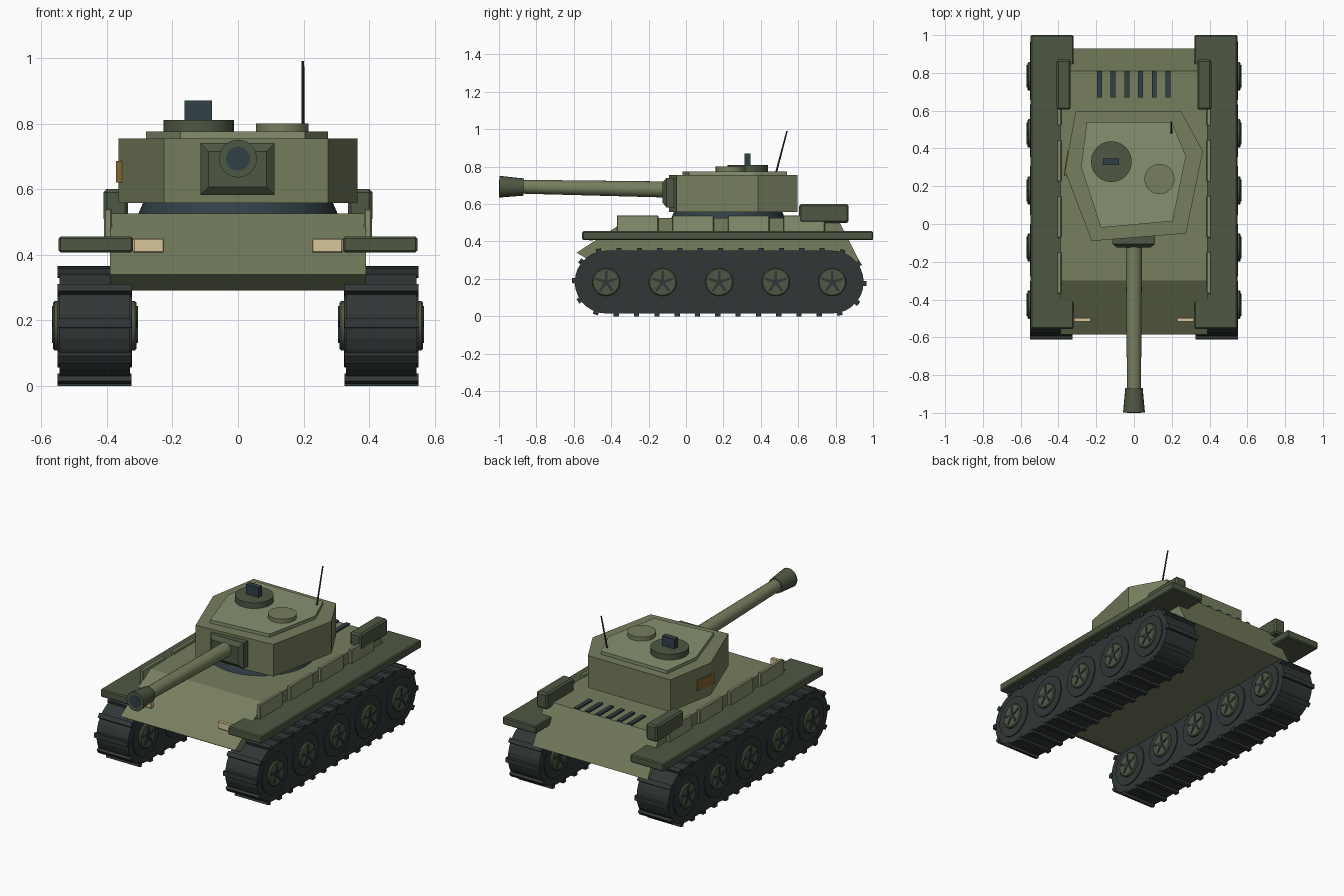
import bpy, math
from mathutils import Vector

if "Cube" in bpy.data.objects:
    bpy.data.objects.remove(bpy.data.objects["Cube"])


def material(name, rgb):
    m = bpy.data.materials.new(name)
    m.diffuse_color = (*rgb, 1)
    m.use_nodes = True
    m.node_tree.nodes["Principled BSDF"].inputs["Base Color"].default_value = m.diffuse_color
    return m


OLIVE = material("olive", (0.18, 0.21, 0.11))
LIGHT = material("light_olive", (0.24, 0.28, 0.16))
DARK = material("dark_green", (0.075, 0.095, 0.055))
RUBBER = material("rubber", (0.03, 0.037, 0.038))
STEEL = material("blue_steel", (0.03, 0.05, 0.06))
CREAM = material("lamp_cream", (0.70, 0.57, 0.33))
AMBER = material("amber", (0.22, 0.13, 0.03))


def mesh(name, verts, faces, mat):
    me = bpy.data.meshes.new(name)
    me.from_pydata(verts, [], faces)
    me.materials.append(mat)
    ob = bpy.data.objects.new(name, me)
    bpy.context.collection.objects.link(ob)
    return ob


def bevel(ob, width, segments=1):
    if width:
        b = ob.modifiers.new("bevel", 'BEVEL')
        b.width, b.segments = width, segments
    return ob


def prism(name, profile, lo, hi, axis, mat, bev=0):
    """Extrude a 2D profile along x (profile = y,z) or z (profile = x,y)."""
    n = len(profile)
    put = (lambda p, t: (t, *p)) if axis == 'x' else (lambda p, t: (*p, t))
    verts = [put(p, lo) for p in profile] + [put(p, hi) for p in profile]
    faces = [tuple(range(n))[::-1], tuple(range(n, 2 * n))]
    faces += [(i, (i + 1) % n, n + (i + 1) % n, n + i) for i in range(n)]
    return bevel(mesh(name, verts, faces, mat), bev)


def box(name, x, y, z, mat, bev=0):
    return prism(name, [(x[0], y[0]), (x[1], y[0]), (x[1], y[1]), (x[0], y[1])],
                 z[0], z[1], 'z', mat, bev)


def rod(name, a, b, r1, r2, mat, sides=24, bev=0):
    """Cylinder or cone from point a to point b."""
    a, b = Vector(a), Vector(b)
    bpy.ops.mesh.primitive_cone_add(vertices=sides, radius1=r1, radius2=r2,
                                    depth=(b - a).length, location=(a + b) / 2,
                                    rotation=(b - a).to_track_quat('Z', 'Y').to_euler())
    ob = bpy.context.object
    ob.name = name
    ob.data.materials.append(mat)
    bpy.ops.object.shade_smooth_by_angle(angle=math.radians(35))
    return bevel(ob, bev)


# Hull
prism("hull", [(-0.50, 0.29), (0.93, 0.29), (0.81, 0.525), (-0.30, 0.525), (-0.585, 0.34)],
      -0.39, 0.39, 'x', OLIVE)
for i in range(6):
    x = -0.183 + i * 0.0725
    box("engine_vent", (x - 0.013, x + 0.013), (0.67, 0.81), (0.51, 0.535), STEEL)

# Tracks, shared by both sides
Y0, Y1, ZC, R = -0.427, 0.782, 0.183, 0.168
STRAIGHT, ARC = Y1 - Y0, math.pi * R
LENGTH = 2 * (STRAIGHT + ARC)


def on_track(s):
    """Point and outward angle at distance s round the belt."""
    s %= LENGTH
    if s < STRAIGHT:
        return Y0 + s, ZC - R, -math.pi / 2
    if s < STRAIGHT + ARC:
        a = -math.pi / 2 + (s - STRAIGHT) / R
        return Y1 + R * math.cos(a), ZC + R * math.sin(a), a
    if s < 2 * STRAIGHT + ARC:
        return Y1 - (s - STRAIGHT - ARC), ZC + R, math.pi / 2
    a = math.pi / 2 + (s - 2 * STRAIGHT - ARC) / R
    return Y0 + R * math.cos(a), ZC + R * math.sin(a), a


arc = [(-math.pi / 2 + math.pi * i / 14) for i in range(15)]
belt = [(Y1 + R * math.cos(a), ZC + R * math.sin(a)) for a in arc]
belt += [(Y0 - R * math.cos(a), ZC - R * math.sin(a)) for a in arc]

for s in (-1, 1):
    def xs(a, b):
        return sorted((s * a, s * b))

    prism("track_belt", belt, *xs(0.33, 0.545), 'x', RUBBER)
    # Tread lugs
    for i in range(32):
        y, z, a = on_track((i + 0.5) * LENGTH / 32)
        n, t = Vector((math.cos(a), math.sin(a))), Vector((-math.sin(a), math.cos(a)))
        c = Vector((y, z))
        prof = [tuple(c + n * u + t * v) for u, v in
                ((-0.01, -0.014), (0.015, -0.014), (0.015, 0.014), (-0.01, 0.014))]
        prism("tread_lug", prof, *xs(0.325, 0.55), 'x', RUBBER)
    # Road wheels, visible on both faces of the track
    for i in range(5):
        y = Y0 + i * STRAIGHT / 4
        rod("wheel_ring", (s * 0.324, y, ZC), (s * 0.551, y, ZC), 0.125, 0.125, RUBBER)
        rod("wheel_hub", (s * 0.309, y, ZC), (s * 0.564, y, ZC), 0.075, 0.075, DARK, 20, 0.005)
        for k in range(5):
            a = math.pi / 2 + k * math.tau / 5
            d, p = Vector((math.cos(a), math.sin(a))), Vector((-math.sin(a), math.cos(a)))
            c = Vector((y, ZC))
            prof = [tuple(c + d * u + p * v) for u, v in
                    ((0, -0.008), (0.06, -0.006), (0.06, 0.006), (0, 0.008))]
            prism("wheel_spoke", prof, *xs(0.305, 0.568), 'x', RUBBER)
    # Fender, side plates, stowage box, headlight
    box("fender", xs(0.32, 0.547), (-0.555, 1.0), (0.407, 0.455), DARK, 0.006)
    for i in range(4):
        y = -0.37 + i * 0.297
        box("side_plate", xs(0.385, 0.408), (y, y + 0.222), (0.45, 0.54), LIGHT, 0.004)
    box("stowage_box", xs(0.335, 0.41), (0.605, 0.87), (0.50, 0.60), DARK, 0.01)
    box("headlight", xs(0.225, 0.32), (-0.52, -0.495), (0.405, 0.45), CREAM, 0.004)

# Turret
rod("turret_ring", (0, 0.225, 0.515), (0, 0.225, 0.562), 0.308, 0.288, STEEL, 32)
prism("turret_body", [(-0.225, -0.09), (0.275, -0.05), (0.365, 0.385), (0.25, 0.595),
                      (-0.31, 0.595), (-0.365, 0.28)], 0.558, 0.755, 'z', OLIVE)
prism("turret_roof", [(-0.175, -0.02), (0.205, 0.015), (0.275, 0.36), (0.20, 0.54),
                      (-0.25, 0.54), (-0.28, 0.30)], 0.75, 0.775, 'z', LIGHT)
prism("side_port", [(-0.372, 0.255), (-0.345, 0.25), (-0.33, 0.385), (-0.352, 0.39)],
      0.62, 0.685, 'z', AMBER)

# Gun
mantlet = [(x, y, z) for y, i in ((-0.05, 0), (-0.105, 0), (-0.125, 0.025))
           for x, z in ((-0.115 + i, 0.582 + i), (0.112 - i, 0.582 + i),
                        (0.112 - i, 0.74 - i), (-0.115 + i, 0.74 - i))]
mesh("mantlet", mantlet,
     [(3, 2, 1, 0), (8, 9, 10, 11)] +
     [(k + i, k + (i + 1) % 4, k + 4 + (i + 1) % 4, k + 4 + i) for k in (0, 4) for i in range(4)],
     DARK, )
rod("barrel", (0, -0.10, 0.678), (0, -0.89, 0.693), 0.043, 0.037, OLIVE, 20)
rod("muzzle", (0, -0.868, 0.691), (0, -0.998, 0.693), 0.046, 0.058, DARK, 20)
rod("bore", (0, -0.95, 0.693), (0, -1.0, 0.693), 0.037, 0.037, STEEL, 20)

# Roof fittings
rod("cupola", (-0.12, 0.33, 0.77), (-0.12, 0.33, 0.81), 0.108, 0.108, DARK, 24)
box("periscope", (-0.163, -0.08), (0.312, 0.346), (0.80, 0.87), STEEL)
rod("hatch", (0.135, 0.238, 0.77), (0.135, 0.238, 0.80), 0.08, 0.08, OLIVE, 24)
rod("antenna", (0.198, 0.482, 0.77), (0.198, 0.54, 0.99), 0.005, 0.004, RUBBER, 8)
